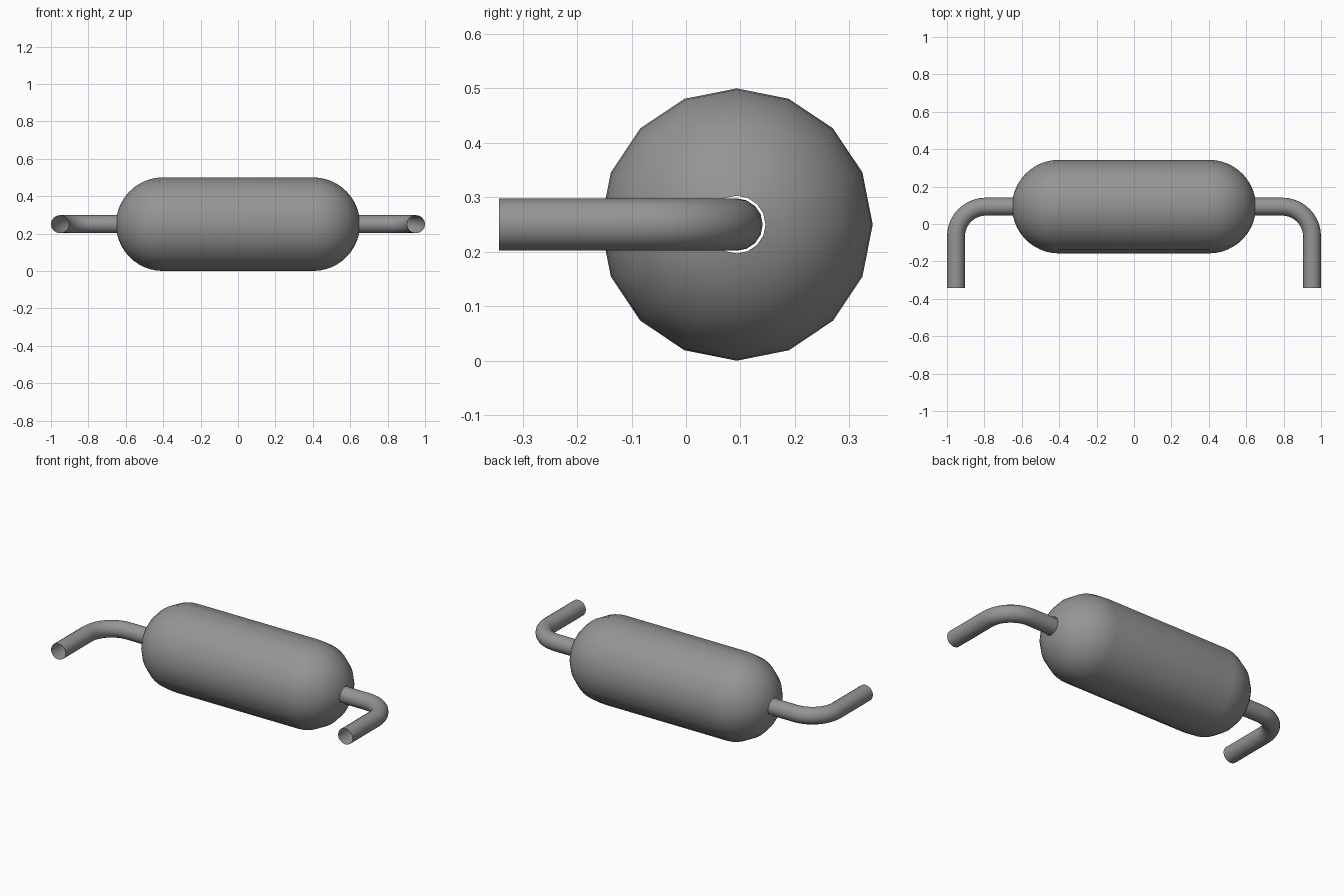
import bpy, bmesh
from math import sin, cos, pi, asin
from mathutils import Vector

cube = bpy.data.objects.get("Cube")
if cube:
    bpy.data.objects.remove(cube)

metal = bpy.data.materials.new("grey metal")
metal.use_nodes = True
GREY = (0.3, 0.3, 0.3, 1)
metal.diffuse_color = GREY
metal.node_tree.nodes["Principled BSDF"].inputs["Base Color"].default_value = GREY

AXIS_Y, AXIS_Z = 0.093, 0.25
UP = Vector((0, 0, 1))


def loft(name, rings, sides=16):
    """Skin an open tube through rings given as (centre, direction, radius)."""
    bm = bmesh.new()
    loops = []
    for centre, direction, radius in rings:
        side = direction.cross(UP)
        loops.append([bm.verts.new(centre + radius * (UP * cos(a) + side * sin(a)))
                      for a in (2 * pi * k / sides for k in range(sides))])
    for a, b in zip(loops, loops[1:]):
        for k in range(sides):
            n = (k + 1) % sides
            bm.faces.new((a[k], a[n], b[n], b[k]))
    mesh = bpy.data.meshes.new(name)
    bm.to_mesh(mesh)
    bm.free()
    mesh.materials.append(metal)
    mesh.shade_smooth()
    obj = bpy.data.objects.new(name, mesh)
    bpy.context.collection.objects.link(obj)
    return obj


# Body: a drum with domed ends, each left open around the pipe
R, HALF, HOLE, STEPS = 0.25, 0.402, 0.053, 10
open_angle = asin(HOLE / R)
dome = [open_angle + (pi / 2 - open_angle) * i / STEPS for i in range(STEPS + 1)]
profile = [(-HALF - R * cos(a), R * sin(a)) for a in dome]
profile += [(-x, r) for x, r in reversed(profile)]
loft("drum_body", [(Vector((x, AXIS_Y, AXIS_Z)), Vector((1, 0, 0)), r)
                   for x, r in profile])

# Pipes: straight out of the drum, bent a quarter turn, then to the front
PIPE_R, BEND, PIPE_X, FRONT_Y = 0.048, 0.16, 0.952, -0.343
BEND_STEPS = 10
for name, s in (("left_pipe", 1), ("right_pipe", -1)):
    out, front = Vector((s, 0, 0)), Vector((0, -1, 0))
    rings = [(Vector((s * 0.64, AXIS_Y, AXIS_Z)), out, PIPE_R)]
    pivot = Vector((s * (PIPE_X - BEND), AXIS_Y - BEND, AXIS_Z))
    for i in range(BEND_STEPS + 1):
        t = pi / 2 * i / BEND_STEPS
        rings.append((pivot + BEND * (out * sin(t) - front * cos(t)),
                      out * cos(t) + front * sin(t), PIPE_R))
    rings.append((Vector((s * PIPE_X, FRONT_Y, AXIS_Z)), front, PIPE_R))
    loft(name, rings)
